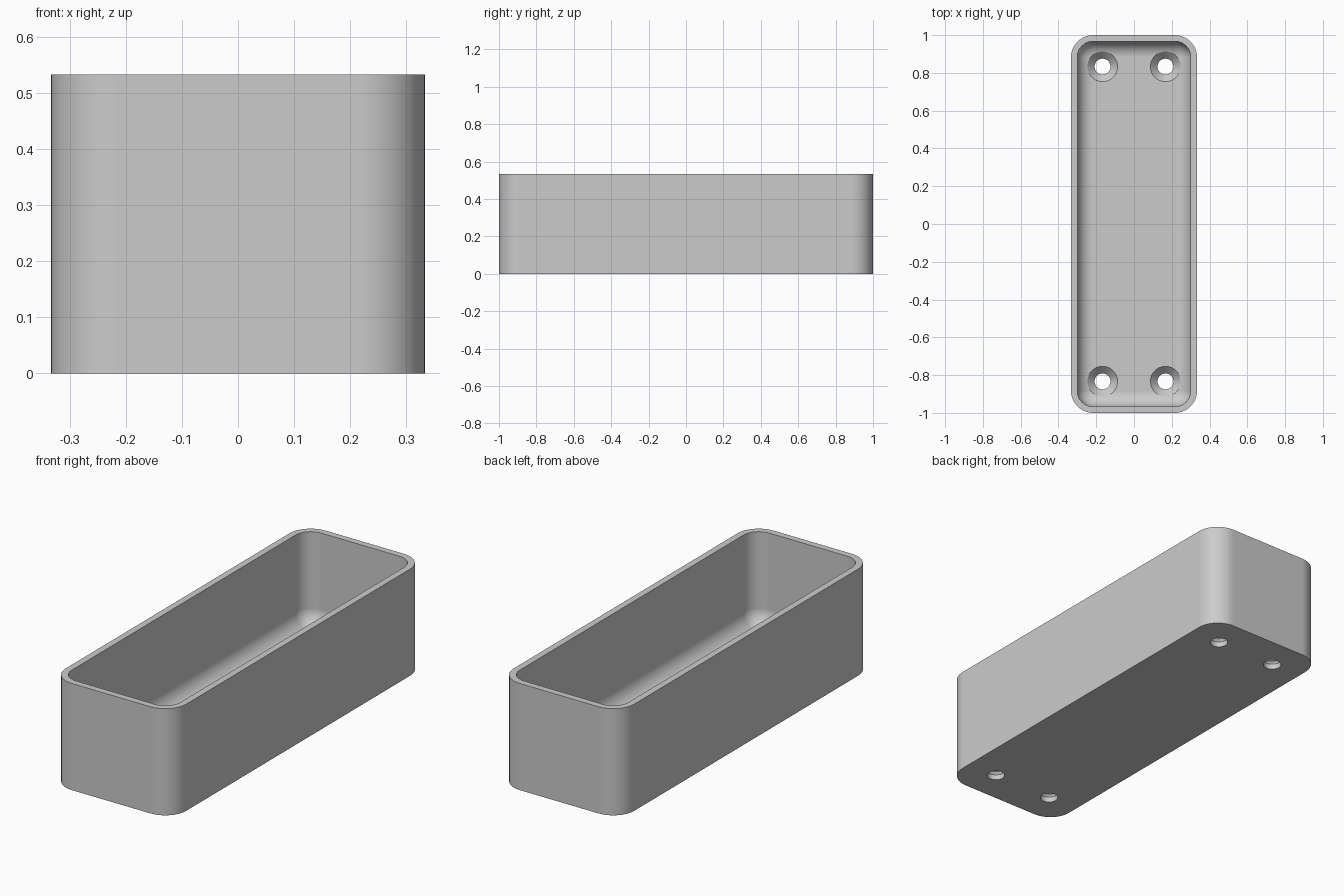
import bpy
import bmesh
from math import sin, cos, pi

cube = bpy.data.objects.get("Cube")
if cube:
    bpy.data.objects.remove(cube)

HALF_X, HALF_Y, HEIGHT = 1 / 3, 1.0, 0.533
CORNER, WALL, FLOOR = 0.117, 0.033, 0.067
FILLET = CORNER - WALL
SEGS = 12

grey = bpy.data.materials.new("light grey plastic")
grey.use_nodes = True
grey.diffuse_color = (0.6, 0.6, 0.6, 1)
grey.node_tree.nodes["Principled BSDF"].inputs["Base Color"].default_value = (0.6, 0.6, 0.6, 1)


def rounded_ring(inset, z):
    """Rounded rectangle, shrunk evenly by inset."""
    r = CORNER - inset
    pts = []
    for k, (sx, sy) in enumerate([(1, 1), (-1, 1), (-1, -1), (1, -1)]):
        for i in range(SEGS + 1):
            a = (k + i / SEGS) * pi / 2
            pts.append((sx * (HALF_X - CORNER) + r * cos(a),
                        sy * (HALF_Y - CORNER) + r * sin(a), z))
    return pts


def circle_ring(x, y, r, z, n=48):
    return [(x + r * cos(2 * pi * i / n), y + r * sin(2 * pi * i / n), z) for i in range(n)]


def loft(bm, rings):
    """Skin a stack of rings and cap both ends."""
    loops = [[bm.verts.new(p) for p in ring] for ring in rings]
    for a, b in zip(loops, loops[1:]):
        for i in range(len(a)):
            j = (i + 1) % len(a)
            bm.faces.new((a[i], a[j], b[j], b[i]))
    bm.faces.new(loops[0][::-1])
    bm.faces.new(loops[-1])


def finish(bm, name):
    bmesh.ops.remove_doubles(bm, verts=bm.verts, dist=1e-5)
    bmesh.ops.recalc_face_normals(bm, faces=bm.faces)
    mesh = bpy.data.meshes.new(name)
    bm.to_mesh(mesh)
    bm.free()
    mesh.materials.append(grey)
    obj = bpy.data.objects.new(name, mesh)
    bpy.context.collection.objects.link(obj)
    return obj


# Open tray: outer wall, flat rim, inner wall, filleted floor
rings = [rounded_ring(0, 0), rounded_ring(0, HEIGHT), rounded_ring(WALL, HEIGHT)]
for i in range(SEGS + 1):
    a = i / SEGS * pi / 2
    rings.append(rounded_ring(WALL + FILLET * (1 - cos(a)), FLOOR + FILLET * (1 - sin(a))))
bm = bmesh.new()
loft(bm, rings)
tray = finish(bm, "tray")

# Countersunk screw holes near the four corners
bm = bmesh.new()
for x in (-1 / 6, 1 / 6):
    for y in (-5 / 6, 5 / 6):
        loft(bm, [circle_ring(x, y, r, z) for r, z in
                  [(0.042, -0.05), (0.042, 0.027), (0.08, 0.0665), (0.08, 0.15)]])
drill = finish(bm, "screw_hole_cutter")
drill.hide_render = True

cut = tray.modifiers.new("screw holes", "BOOLEAN")
cut.operation = "DIFFERENCE"
cut.solver = "EXACT"
cut.object = drill

bpy.ops.object.select_all(action="DESELECT")
tray.select_set(True)
bpy.context.view_layer.objects.active = tray
bpy.ops.object.modifier_apply(modifier=cut.name)
bpy.data.objects.remove(drill)

# Smooth curves with crisp edges and flat panels
bpy.ops.object.shade_smooth_by_angle(angle=pi / 6)
flat = tray.modifiers.new("flat panels", "WEIGHTED_NORMAL")
flat.keep_sharp = True
